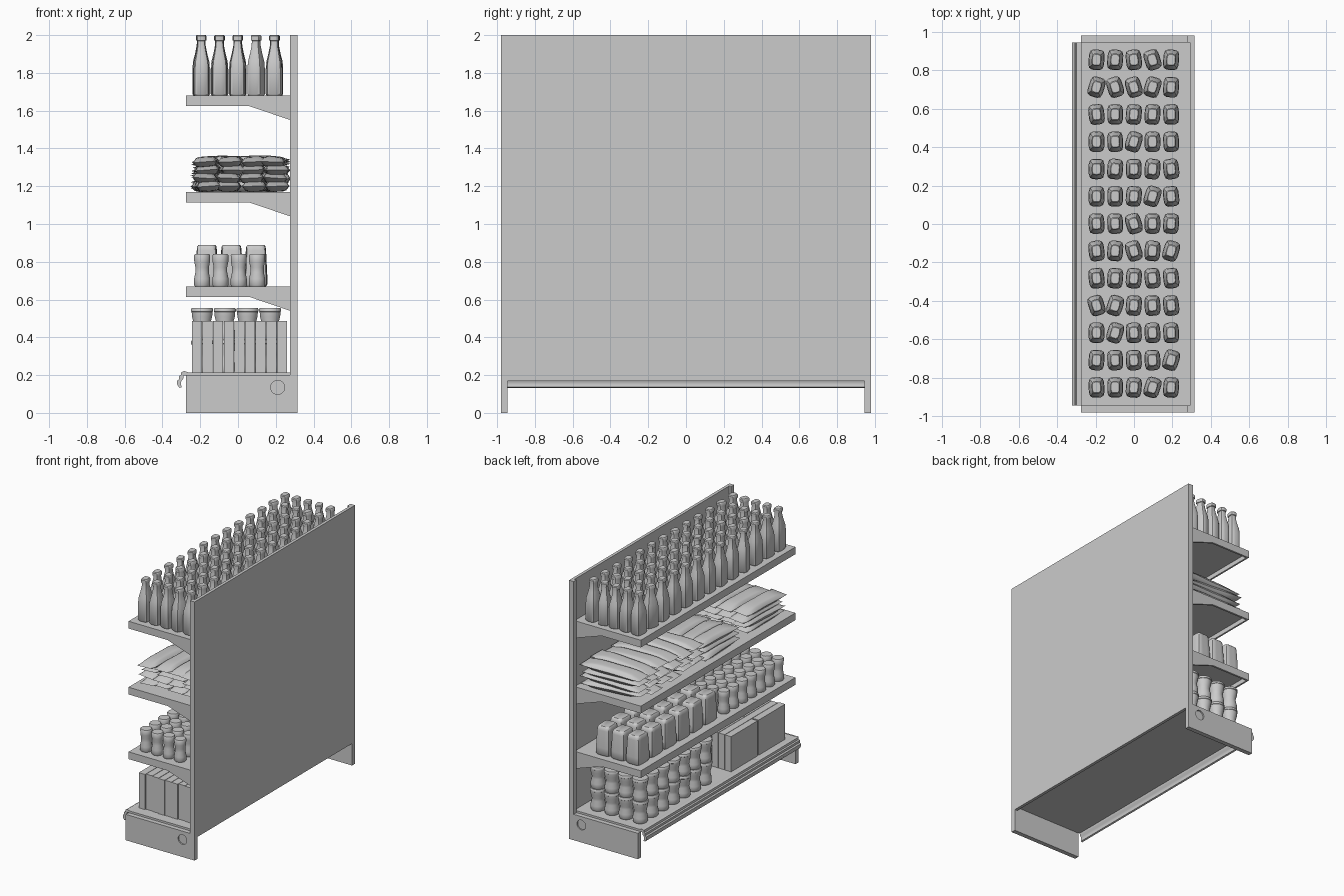
import bpy, bmesh, math, random
from mathutils import Vector

random.seed(4)
cube = bpy.data.objects.get("Cube")
if cube:
    bpy.data.objects.remove(cube, do_unlink=True)

grey = bpy.data.materials.new("light grey")
grey.use_nodes = True
grey.diffuse_color = (0.6, 0.6, 0.6, 1)
grey.node_tree.nodes["Principled BSDF"].inputs["Base Color"].default_value = (0.6, 0.6, 0.6, 1)


def place(name, mesh, loc=(0, 0, 0), rot=(0, 0, 0)):
    obj = bpy.data.objects.new(name, mesh)
    obj.location, obj.rotation_euler = loc, rot
    bpy.context.collection.objects.link(obj)
    return obj


def finish(name, bm, smooth=None):
    bmesh.ops.recalc_face_normals(bm, faces=bm.faces)
    if smooth:
        for f in bm.faces:
            f.smooth = True
        for e in bm.edges:
            if len(e.link_faces) == 2 and e.calc_face_angle() > math.radians(smooth):
                e.smooth = False
    mesh = bpy.data.meshes.new(name)
    bm.to_mesh(mesh)
    bm.free()
    mesh.materials.append(grey)
    return mesh


def box_mesh(name, size):
    bm = bmesh.new()
    bmesh.ops.create_cube(bm, size=1)
    bmesh.ops.scale(bm, vec=size, verts=bm.verts)
    return finish(name, bm)


def box(name, lo, hi):
    lo, hi = Vector(lo), Vector(hi)
    return place(name, box_mesh(name, hi - lo), (lo + hi) / 2)


def extrude(name, profile, y0, y1, smooth=None):
    """Closed x-z profile swept along y."""
    bm = bmesh.new()
    face = bm.faces.new([bm.verts.new((x, y0, z)) for x, z in profile])
    new = bmesh.ops.extrude_face_region(bm, geom=[face])["geom"]
    bmesh.ops.translate(bm, vec=(0, y1 - y0, 0),
                        verts=[v for v in new if isinstance(v, bmesh.types.BMVert)])
    return place(name, finish(name, bm, smooth))


def lathe(name, profile, power=2, depth=1, segs=20):
    """Stack of superellipse rings given as (radius, height)."""
    bm = bmesh.new()
    rings = []
    for r, z in profile:
        ring = []
        for i in range(segs):
            a = math.tau * (i + 0.5) / segs
            c, s = math.cos(a), math.sin(a)
            k = r / (abs(c) ** power + abs(s) ** power) ** (1 / power)
            ring.append(bm.verts.new((k * c, k * s * depth, z)))
        rings.append(ring)
    for a, b in zip(rings, rings[1:]):
        for i in range(segs):
            j = (i + 1) % segs
            bm.faces.new((a[i], a[j], b[j], b[i]))
    bm.faces.new(rings[0][::-1])
    bm.faces.new(rings[-1])
    return finish(name, bm, 40)


def pillow(name, length, width, height):
    """Stuffed bag with flat crimped ends, long in y."""
    bm = bmesh.new()
    for side in (-1, 1):
        new = bmesh.ops.create_grid(bm, x_segments=8, y_segments=12, size=1)["verts"]
        for v in new:
            u, w = v.co.x, v.co.y
            puff = (1 - u ** 4) ** 0.5 * max(0, 1 - (abs(w) / 0.9) ** 4) ** 0.6
            pinch = 1 - 0.1 * (1 - abs(w)) * abs(u)
            v.co = (u * width / 2 * pinch, w * length / 2, side * height / 2 * puff)
    bmesh.ops.remove_doubles(bm, verts=bm.verts, dist=0.0004)
    return finish(name, bm, 60)


# Back panel with edge posts
END, OUT = 0.945, 0.98
box("back_panel", (0.292, -END, 0.17), (0.315, END, 2))
for side in (-1, 1):
    y0, y1 = sorted((side * END, side * OUT))
    box("panel_post", (0.275, y0, 0.2), (0.315, y1, 2))

    # Base end plate with round recess
    plate = box("base_end_plate", (-0.275, y0, 0), (0.315, y1, 0.2))
    bm = bmesh.new()
    bmesh.ops.create_cone(bm, cap_ends=True, segments=32, radius1=0.037, radius2=0.037, depth=0.02)
    cutter = place("recess_cutter", finish("recess_cutter", bm),
                   (0.21, side * OUT, 0.135), (math.pi / 2, 0, 0))
    cutter.hide_render = True
    cutter.hide_set(True)
    cut = plate.modifiers.new("recess", "BOOLEAN")
    cut.operation, cut.object, cut.solver = "DIFFERENCE", cutter, "EXACT"

# Base deck and ridged front rail
box("base_deck", (-0.275, -END, 0.195), (0.292, END, 0.215))
extrude("front_rail", [(-0.265, 0.215), (-0.285, 0.222), (-0.3, 0.215), (-0.303, 0.2),
                       (-0.313, 0.195), (-0.312, 0.178), (-0.322, 0.17), (-0.322, 0.15),
                       (-0.31, 0.132), (-0.298, 0.136), (-0.302, 0.15), (-0.3, 0.17),
                       (-0.29, 0.18), (-0.288, 0.198), (-0.265, 0.2)], -END, END, 50)

# Three upper shelves with tapered end brackets
for top in (0.67, 1.17, 1.68):
    box("shelf_deck", (-0.275, -END, top - 0.022), (0.292, END, top))
    box("shelf_lip", (-0.275, -END, top - 0.056), (-0.262, END, top))
    for y0 in (-END, END - 0.015):
        extrude("shelf_bracket", [(-0.275, top), (-0.275, top - 0.056), (0.06, top - 0.056),
                                  (0.278, top - 0.13), (0.278, top)], y0, y0 + 0.015)

# Bottles on the top shelf
bottle = lathe("bottle", [(0.036, 0), (0.041, 0.008), (0.041, 0.14), (0.038, 0.18), (0.028, 0.225),
                          (0.021, 0.265), (0.02, 0.29), (0.025, 0.292), (0.025, 0.314), (0.021, 0.32)],
               power=4, depth=1.3)
for i in range(5):
    for j in range(13):
        place("bottle", bottle, (-0.195 + 0.097 * i, -0.85 + 0.142 * j, 1.68),
              (0, 0, random.choice((0, 0.05, -0.08, 0.12, -0.3, 0.3))))

# Bags on the third shelf: two piles lengthwise, one pile crosswise
bag_long = pillow("bag", 0.46, 0.135, 0.058)
bag_cross = pillow("wide_bag", 0.5, 0.145, 0.058)
for yc, layers in ((-0.64, 4), (-0.1, 3)):
    for k in range(layers):
        for i in range(4):
            place("bag", bag_long, (-0.165 + 0.122 * i + random.uniform(-0.012, 0.012),
                                    yc + random.uniform(-0.02, 0.02), 1.2 + 0.043 * k),
                  (0, random.uniform(-0.08, 0.08), random.uniform(-0.05, 0.05)))
for k in range(4):
    for j in range(6):
        place("wide_bag", bag_cross, (0.015 + random.uniform(-0.015, 0.015),
                                      0.2 + 0.127 * j, 1.2 + 0.043 * k),
              (random.uniform(-0.08, 0.08), 0, math.pi / 2 + random.uniform(-0.05, 0.05)))

# Small jars and tall packs on the second shelf
small_jar = lathe("small_jar", [(0.039, 0), (0.043, 0.006), (0.043, 0.04), (0.036, 0.075),
                                (0.036, 0.1), (0.042, 0.13), (0.043, 0.164), (0.039, 0.17)])
for i in range(4):
    for j in range(7):
        place("small_jar", small_jar, (-0.19 + 0.097 * i, -0.85 + 0.11 * j, 0.67))
pack = lathe("pack", [(0.052, 0), (0.058, 0.01), (0.058, 0.06), (0.052, 0.19), (0.049, 0.212), (0.042, 0.22)],
             power=7, depth=1.25, segs=28)
for i in range(3):
    for j in range(6):
        place("pack", pack, (-0.165 + 0.13 * i, 0.0 + 0.165 * j, 0.67),
              (0, 0, random.uniform(-0.06, 0.06)))

# Stacked jars and upright boxes on the base deck
jar = lathe("jar", [(0.048, 0), (0.053, 0.008), (0.054, 0.04), (0.045, 0.075), (0.046, 0.095),
                    (0.054, 0.125), (0.056, 0.15), (0.059, 0.152), (0.059, 0.164), (0.055, 0.17)])
for i in range(4):
    for j in range(7):
        for k in range(2):
            place("jar", jar, (-0.19 + 0.12 * i, 0.05 + 0.13 * j, 0.215 + 0.17 * k))
carton = box_mesh("carton", (0.053, 0.325, 0.272))
for i in range(9):
    for j in range(2):
        place("carton", carton, (-0.217 + 0.0562 * i, -0.7 + 0.33 * j + random.uniform(-0.008, 0.008), 0.351))
